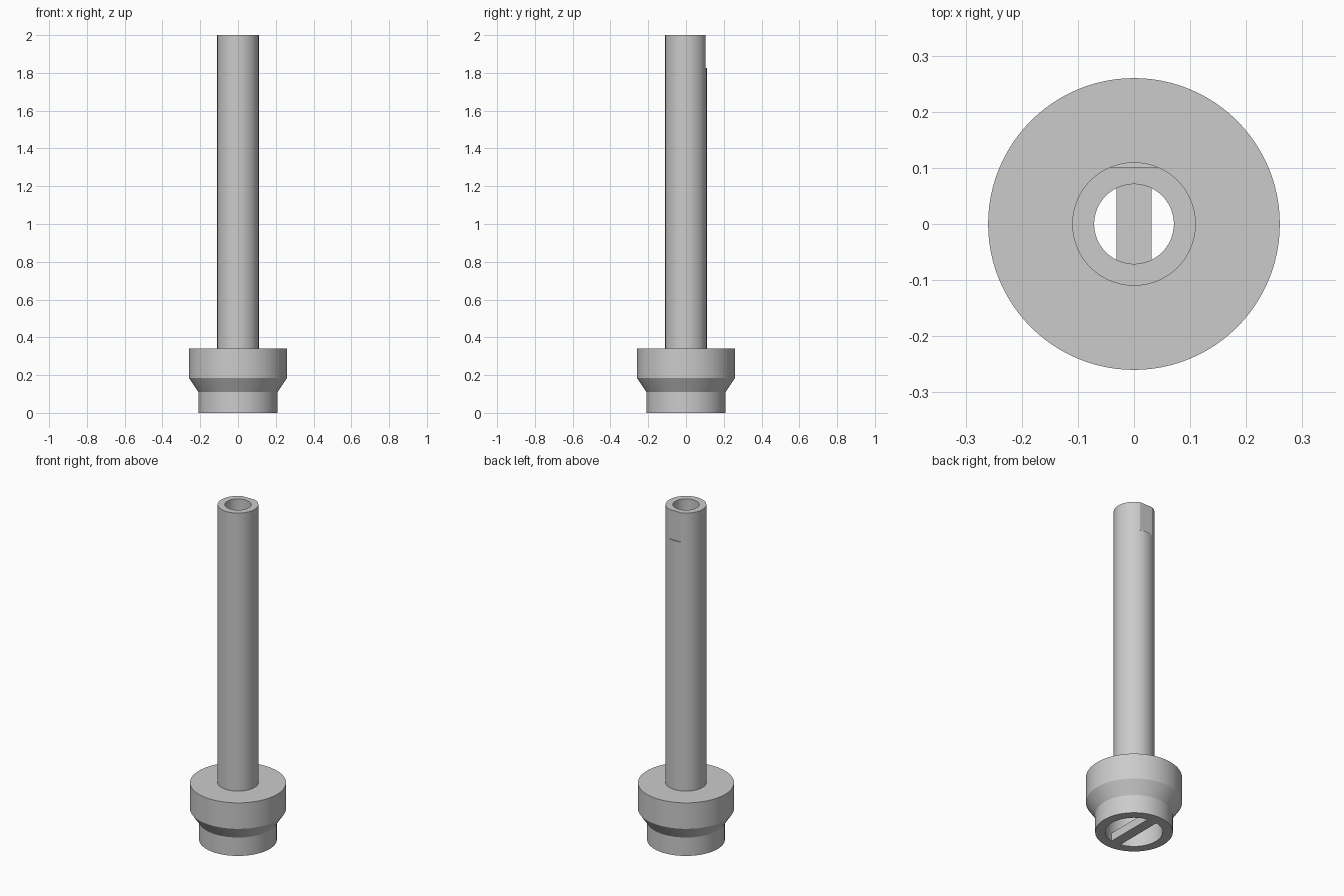
import bpy, bmesh, math

if "Cube" in bpy.data.objects:
    bpy.data.objects.remove(bpy.data.objects["Cube"], do_unlink=True)

SEGMENTS = 96
FLAT_Y, FLAT_Z = 0.102, 1.825

grey = bpy.data.materials.new("plain grey")
grey.use_nodes = True
grey.diffuse_color = (0.6, 0.6, 0.6, 1)
grey.node_tree.nodes["Principled BSDF"].inputs["Base Color"].default_value = (0.6, 0.6, 0.6, 1)


def finish(name, bm):
    """Turn a bmesh into a shaded, coloured object."""
    bmesh.ops.recalc_face_normals(bm, faces=bm.faces)
    mesh = bpy.data.meshes.new(name)
    bm.to_mesh(mesh)
    bm.free()
    mesh.materials.append(grey)
    obj = bpy.data.objects.new(name, mesh)
    bpy.context.collection.objects.link(obj)
    bpy.ops.object.select_all(action="DESELECT")
    obj.select_set(True)
    bpy.context.view_layer.objects.active = obj
    bpy.ops.object.shade_smooth_by_angle(angle=math.radians(15))
    return obj


def lathe(profile):
    """Revolve a closed (radius, height) profile about the z axis."""
    bm = bmesh.new()
    rings = []
    for r, z in profile:
        angles = [2 * math.pi * i / SEGMENTS for i in range(SEGMENTS)]
        rings.append([bm.verts.new((r * math.cos(a), r * math.sin(a), z)) for a in angles])
    for k, ring in enumerate(rings):
        above = rings[(k + 1) % len(rings)]
        for i in range(SEGMENTS):
            j = (i + 1) % SEGMENTS
            bm.faces.new((ring[i], ring[j], above[j], above[i]))
    return bm


# Stepped collar with a wide recess underneath
finish("collar", lathe([
    (0.155, 0), (0.21, 0), (0.21, 0.11), (0.26, 0.185), (0.26, 0.34),
    (0.09, 0.34), (0.09, 0.2), (0.155, 0.2),
]))

# Hollow stem, with a shallow flat on the back near the top
stem = lathe([
    (0.071, 0.2), (0.11, 0.2), (0.11, FLAT_Z), (0.11, FLAT_Z + 0.0005),
    (0.11, 2), (0.071, 2),
])
for v in stem.verts:
    if v.co.z > FLAT_Z + 0.0002:
        v.co.y = min(v.co.y, FLAT_Y)
finish("stem", stem)

# Flat bar across the bottom opening
bar = bmesh.new()
bmesh.ops.create_cube(bar, size=1)
for v in bar.verts:
    v.co.x *= 0.062
    v.co.y *= 0.33
    v.co.z = (v.co.z + 0.5) * 0.05
finish("cross_bar", bar)
